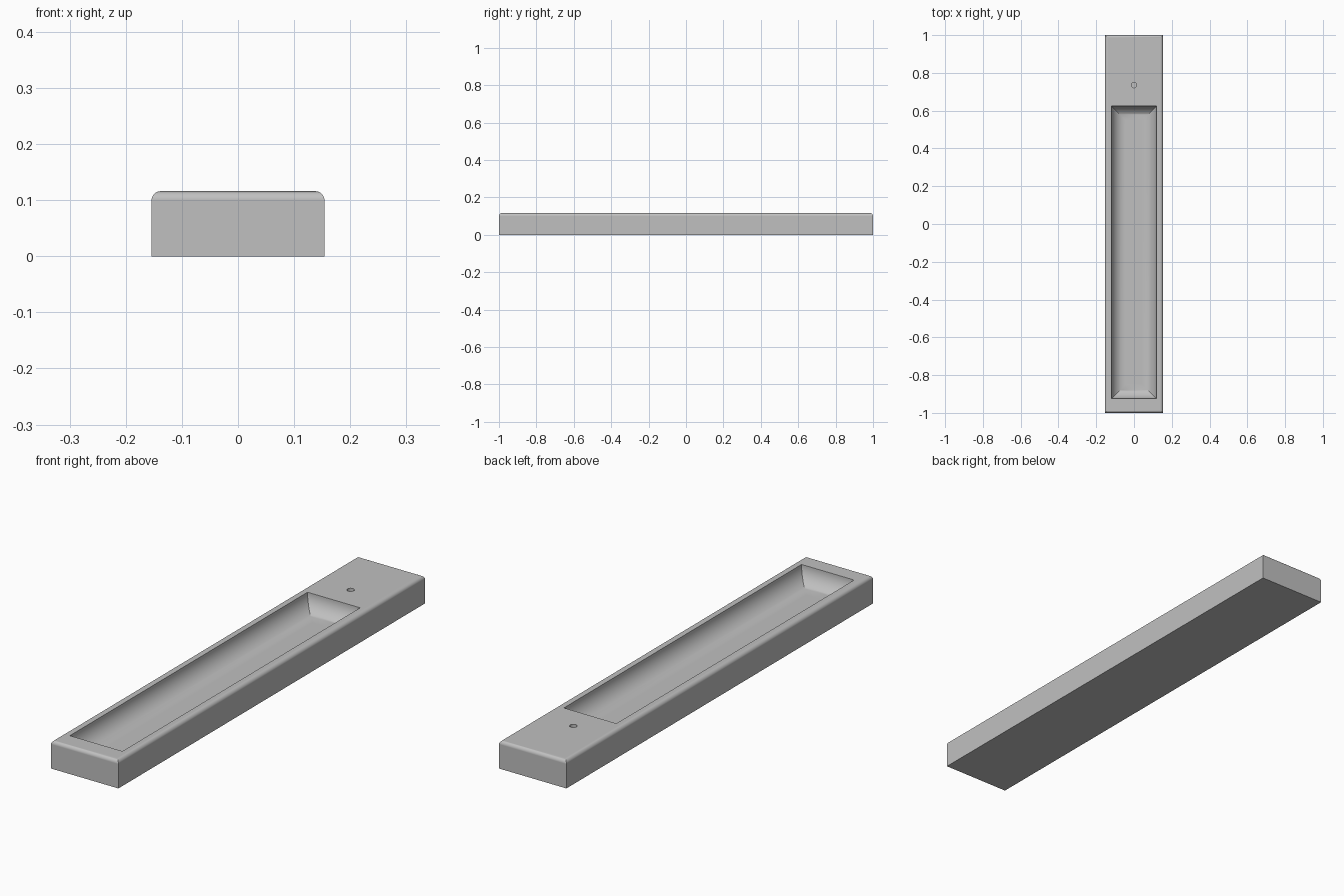
import bpy, bmesh
from math import sin, cos, pi

default = bpy.data.objects.get("Cube")
if default:
    bpy.data.objects.remove(default, do_unlink=True)

WIDTH, LENGTH, HEIGHT = 0.308, 2.0, 0.116
EDGE_R = 0.016                     # rounding of the top rim
TRAY_X, TRAY_Y0, TRAY_Y1 = 0.12, -0.925, 0.625
COVE_R = 0.075                     # concave wall of the tray

grey = bpy.data.materials.new("light grey")
grey.use_nodes = True
colour = (0.53, 0.53, 0.53, 1)
grey.diffuse_color = colour
grey.node_tree.nodes["Principled BSDF"].inputs["Base Color"].default_value = colour


def finish(name, bm):
    bmesh.ops.recalc_face_normals(bm, faces=bm.faces)
    mesh = bpy.data.meshes.new(name)
    bm.to_mesh(mesh)
    bm.free()
    mesh.materials.append(grey)
    obj = bpy.data.objects.new(name, mesh)
    bpy.context.collection.objects.link(obj)
    return obj


def rect_loft(name, half_x, y0, y1, profile):
    """Stack rectangles, each shrunk by an inset, at the given heights."""
    bm = bmesh.new()
    rings = []
    for inset, z in profile:
        x, a, b = half_x - inset, y0 + inset, y1 - inset
        rings.append([bm.verts.new((px, py, z))
                      for px, py in ((-x, a), (x, a), (x, b), (-x, b))])
    for low, high in zip(rings, rings[1:]):
        for i in range(4):
            j = (i + 1) % 4
            bm.faces.new((low[i], low[j], high[j], high[i]))
    bm.faces.new(rings[0])
    bm.faces.new(rings[-1])
    return finish(name, bm)


def quarter(steps):
    return [i / steps * pi / 2 for i in range(steps + 1)]


# Block with rounded top edges
profile = [(0, 0)] + [(EDGE_R * (1 - cos(t)), HEIGHT - EDGE_R * (1 - sin(t)))
                      for t in quarter(8)]
body = rect_loft("tray_body", WIDTH / 2, -LENGTH / 2, LENGTH / 2, profile)

# Long recess with coved walls
profile = [(COVE_R * (1 - sin(t)), HEIGHT - COVE_R * cos(t)) for t in quarter(16)]
profile.append((0, HEIGHT + 0.05))
recess = rect_loft("recess_cutter", TRAY_X, TRAY_Y0, TRAY_Y1, profile)

# Small blind hole in the wide end
bm = bmesh.new()
bmesh.ops.create_cone(bm, cap_ends=True, segments=32, radius1=0.014,
                      radius2=0.014, depth=0.14)
bmesh.ops.translate(bm, verts=bm.verts, vec=(0, 0.735, HEIGHT))
hole = finish("hole_cutter", bm)

# Cut both openings
bpy.ops.object.select_all(action='DESELECT')
bpy.context.view_layer.objects.active = body
body.select_set(True)
for cutter in (recess, hole):
    cutter.hide_render = True
    mod = body.modifiers.new("cut", 'BOOLEAN')
    mod.operation = 'DIFFERENCE'
    mod.solver = 'EXACT'
    mod.object = cutter
    bpy.ops.object.modifier_apply(modifier=mod.name)
    bpy.data.objects.remove(cutter, do_unlink=True)

# Smooth the curves, keep creases crisp and flats flat
bpy.ops.object.shade_smooth_by_angle(angle=pi / 6)
weighted = body.modifiers.new("flat_normals", 'WEIGHTED_NORMAL')
weighted.keep_sharp = True
weighted.weight = 100
